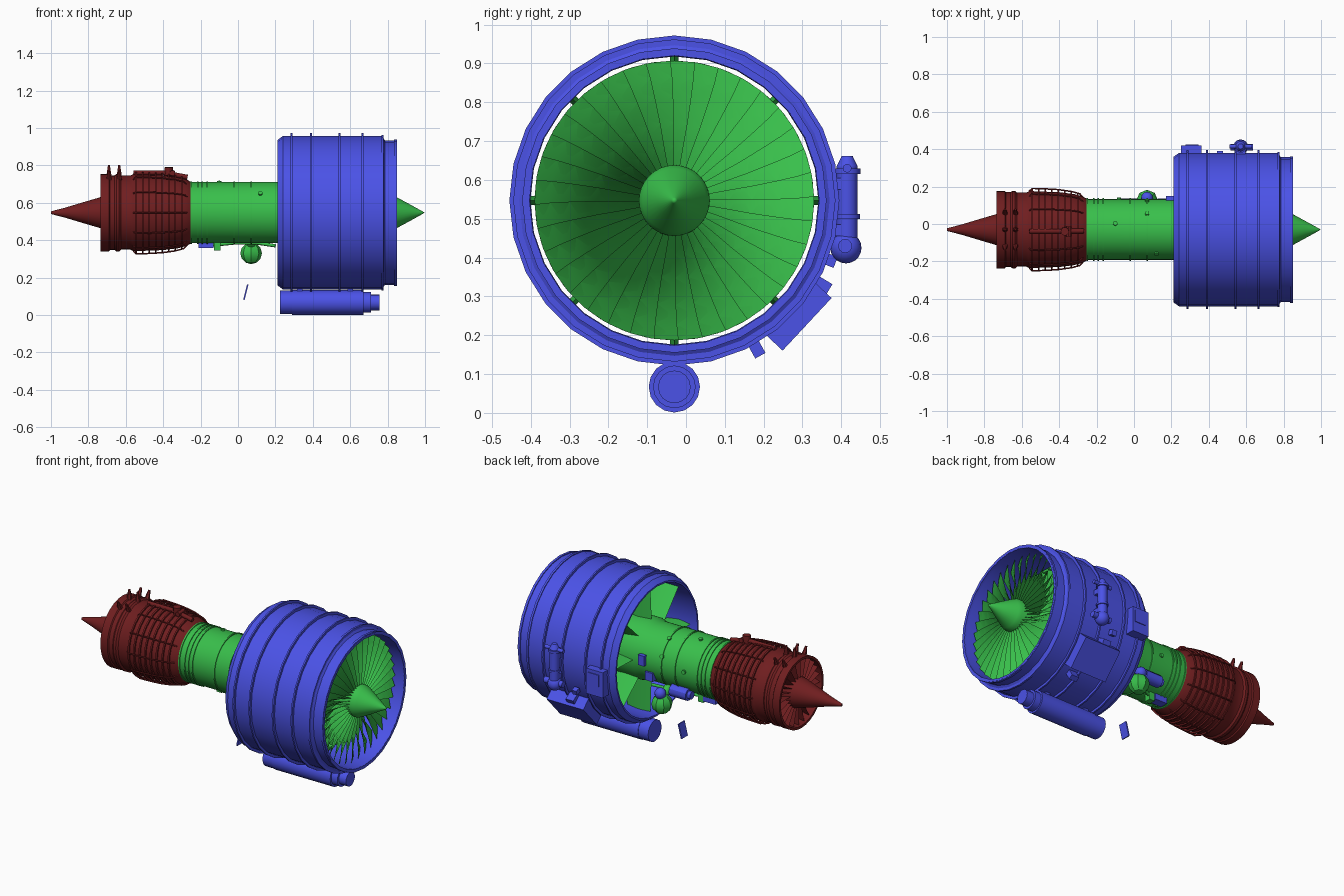
import bpy, bmesh, math
from mathutils import Vector, Matrix

if "Cube" in bpy.data.objects:
    bpy.data.objects.remove(bpy.data.objects["Cube"])

CY, CZ = -0.03, 0.547          # engine axis
SEG = 28


def material(name, rgb):
    m = bpy.data.materials.new(name)
    m.diffuse_color = (*rgb, 1)
    m.use_nodes = True
    m.node_tree.nodes["Principled BSDF"].inputs["Base Color"].default_value = m.diffuse_color
    return m


BLUE = material("blue", (0.07, 0.085, 0.8))
GREEN = material("green", (0.04, 0.52, 0.07))
RED = material("dark_red", (0.16, 0.013, 0.014))


def finish(name, bm, mat):
    bmesh.ops.remove_doubles(bm, verts=bm.verts, dist=1e-5)
    bmesh.ops.recalc_face_normals(bm, faces=bm.faces)
    me = bpy.data.meshes.new(name)
    bm.to_mesh(me)
    bm.free()
    me.materials.append(mat)
    ob = bpy.data.objects.new(name, me)
    bpy.context.collection.objects.link(ob)
    return ob


def polar(x, r, a):
    """Point at radius r, angle a from straight up towards +y."""
    return Vector((x, CY + r * math.sin(a), CZ + r * math.cos(a)))


def lathe(name, prof, mat, seg=SEG, closed=False):
    bm = bmesh.new()
    rings = [[bm.verts.new(polar(x, r, 2 * math.pi * i / seg)) for i in range(seg)]
             for x, r in prof]
    for a, b in zip(rings, rings[1:] + (rings[:1] if closed else [])):
        for i in range(seg):
            j = (i + 1) % seg
            bm.faces.new((a[i], a[j], b[j], b[i]))
    return finish(name, bm, mat)


def ring(name, x, r_in, r_out, w, mat, seg=SEG):
    h = w / 2
    return lathe(name, [(x - h, r_in), (x - h, r_out), (x + h, r_out), (x + h, r_in)],
                 mat, seg, True)


def add_rod(bm, p0, p1, r0, r1=None, seg=12):
    p0, p1 = Vector(p0), Vector(p1)
    d = p1 - p0
    m = Matrix.Translation((p0 + p1) / 2) @ d.to_track_quat('Z', 'Y').to_matrix().to_4x4()
    bmesh.ops.create_cone(bm, cap_ends=True, segments=seg, radius1=r0,
                          radius2=r0 if r1 is None else r1, depth=d.length, matrix=m)


def rods(name, items, mat, seg=12):
    bm = bmesh.new()
    for it in items:
        add_rod(bm, *it, seg=seg)
    return finish(name, bm, mat)


def box(name, c, size, mat, rot=Matrix()):
    bm = bmesh.new()
    bmesh.ops.create_cube(bm, size=1, matrix=Matrix.Translation(c) @ rot @ Matrix.Diagonal((*size, 1)))
    return finish(name, bm, mat)


def ball(name, c, r, mat, u=16, v=10):
    bm = bmesh.new()
    bmesh.ops.create_uvsphere(bm, u_segments=u, v_segments=v, radius=r, matrix=Matrix.Translation(c))
    return finish(name, bm, mat)


def pipe(name, pts, r, mat):
    cu = bpy.data.curves.new(name, 'CURVE')
    cu.dimensions = '3D'
    cu.bevel_depth, cu.bevel_resolution, cu.use_fill_caps = r, 2, True
    s = cu.splines.new('POLY')
    s.points.add(len(pts) - 1)
    for p, q in zip(s.points, pts):
        p.co = (*q, 1)
    cu.materials.append(mat)
    ob = bpy.data.objects.new(name, cu)
    bpy.context.collection.objects.link(ob)
    return ob


def blades(name, n, stations, mat, thick=0.004, off=0.0):
    """Radial blades; stations are (radius, mid x, chord, stagger degrees)."""
    bm = bmesh.new()
    for k in range(n):
        a = 2 * math.pi * (k + off) / n
        rows = []
        for r, xm, ch, st in stations:
            s = math.radians(st)
            dx, dt = ch / 2 * math.cos(s), ch / 2 * math.sin(s)
            nx, nt = -math.sin(s) * thick / 2, math.cos(s) * thick / 2
            sect = [(dx, dt), (nx, nt), (-dx, -dt), (-nx, -nt)]
            rows.append([bm.verts.new(polar(xm + x, r, a + t / r)) for x, t in sect])
        for p, q in zip(rows, rows[1:]):
            for i in range(4):
                j = (i + 1) % 4
                bm.faces.new((p[i], p[j], q[j], q[i]))
        bm.faces.new(rows[0])
        bm.faces.new(rows[-1])
    return finish(name, bm, mat)


# Fan casing with its flanges
lathe("fan_casing", [(.21, .388), (.24, .41), (.77, .41), (.785, .387), (.85, .387), (.85, .374),
                     (.78, .371), (.4, .371), (.21, .378)], BLUE, closed=True)
for x in (.286, .39, .543, .666):
    ring("casing_flange", x, .40, .425, .009, BLUE)
ring("casing_front_flange", .772, .40, .415, .012, BLUE)
ring("inlet_lip", .842, .373, .392, .014, BLUE)

# Spinner, fan and guide vanes
lathe("spinner", [(.70, .092), (.83, .091), (.85, .082), (.92, .044), (.985, .008), (.998, 0)], GREEN, 32)
blades("fan_blades", 36, [(.085, .77, .10, 16), (.14, .77, .105, 26), (.20, .77, .11, 38),
                          (.27, .77, .115, 50), (.32, .77, .12, 57), (.36, .77, .12, 62)], GREEN)
blades("guide_vanes", 44, [(.14, .56, .10, -18), (.26, .56, .10, -15), (.358, .56, .10, -12)], GREEN)
ring("vane_band", .56, .345, .358, .09, GREEN, 44)
blades("duct_struts", 8, [(.15, .33, .17, 0), (.374, .33, .15, 0)], GREEN, .022)

# Core
lathe("core_body", [(-.27, .10), (-.27, .163), (.21, .163), (.25, .175), (.50, .175),
                    (.62, .15), (.70, .105), (.72, .085)], GREEN, 32)
for x in (-.25, -.215, -.19, -.165, -.02, .07):
    ring("core_flange", x, .15, .168, .008, GREEN, 32)

# Turbine casing, exhaust recess and tail cone
lathe("turbine_casing", [(-.255, .10), (-.255, .166), (-.275, .178), (-.32, .19), (-.40, .20), (-.56, .206),
                         (-.575, .198), (-.625, .198), (-.635, .207), (-.65, .207), (-.66, .2), (-.685, .2),
                         (-.69, .207), (-.735, .207), (-.735, .193), (-.65, .185), (-.65, .07)], RED, 32)
lathe("tail_cone", [(-.65, .10), (-.735, .083), (-.82, .058), (-.92, .028), (-.985, .011),
                    (-1, .007), (-1, 0)], RED, 32)
blades("exhaust_vanes", 24, [(.08, -.69, .07, 12), (.19, -.69, .07, 12)], RED, .008)

# Cooling hoops and the rails that carry them
hoop = [(-.545, .220), (-.51, .219), (-.475, .218), (-.44, .216), (-.405, .214),
        (-.37, .209), (-.335, .204), (-.30, .196)]
for x, r in hoop:
    ring("cooling_hoop", x, r - .009, r, .009, RED, 32)
for k in range(12):
    a = math.pi * k / 6
    pipe("cooling_rail", [polar(-.56, .205, a)] + [polar(x, r, a) for x, r in hoop[::2]] +
         [polar(-.29, .192, a), polar(-.27, .17, a)], .004, RED)
pipe("top_manifold", [polar(-.56, .214, -.04), polar(-.40, .214, -.04), polar(-.27, .19, -.04)], .013, RED)
rods("manifold_valve", [(polar(-.37, .20, -.04), polar(-.37, .243, -.04), .022),
                        (polar(-.35, .215, -.17), polar(-.35, .215, .08), .014)], RED)

# Rear mounting lugs
rods("mount_lugs", [(polar(x, .195, a), polar(x, r, a), .016, .006)
                    for x in (-.69, -.635) for a, r in ((-.45, .25), (0, .255), (.45, .25))], RED, 6)

# Tank under the casing
bm = bmesh.new()
for x0, x1, r in ((.225, .29, .063), (.29, .67, .066), (.67, .71, .055), (.71, .757, .042)):
    add_rod(bm, (x0, CY, .067), (x1, CY, .067), r, seg=16)
finish("oil_tank", bm, BLUE)
for x in (.33, .6):
    box("tank_bracket", (x, CY, .13), (.03, .05, .03), BLUE)

# Side reservoir with ball end and clamps
rods("side_reservoir", [((.57, .415, .43), (.57, .415, .635), .027),
                        ((.57, .415, .635), (.57, .415, .662), .027, .014),
                        ((.57, .415, .50), (.57, .415, .512), .033),
                        ((.57, .415, .615), (.57, .415, .63), .034),
                        ((.51, .415, .63), (.63, .415, .63), .011),
                        ((.515, .41, .43), (.635, .41, .43), .018)], BLUE, 14)
ball("reservoir_ball", (.57, .412, .425), .04, BLUE)
for z in (.47, .59):
    box("reservoir_mount", (.57, .385, z), (.05, .05, .03), BLUE)
box("side_control_box", (.305, .393, .50), (.11, .055, .15), BLUE)
box("side_control_cover", (.31, .415, .52), (.07, .02, .07), BLUE)

# Angled electronics unit on the lower side
def on_casing(name, x, r, deg, size):
    a = math.radians(deg)
    box(name, polar(x, r, a), size, BLUE, Matrix.Rotation(-a, 4, 'X'))

on_casing("electronics_unit", .53, .425, 133, (.24, .185, .085))
on_casing("unit_connector", .50, .435, 121, (.05, .05, .05))
on_casing("unit_connector", .58, .432, 151, (.05, .03, .05))
on_casing("unit_bracket", .46, .43, 111, (.03, .03, .03))

# Accessories below and beside the core
ball("starter_housing", (.07, .125, .33), .058, GREEN, 8, 6)
pipe("starter_duct", [(.07, .05, .42), (.07, .09, .385), (.07, .125, .35)], .022, GREEN)
ball("starter_valve", (.07, .14, .395), .032, BLUE, 12, 8)
rods("fuel_pump", [((-.09, .10, .415), (.02, .10, .415), .035),
                   ((-.11, .10, .415), (-.09, .10, .415), .022)], BLUE)
pipe("core_pipe", [(.20, .03, .37), (.10, .05, .385), (-.02, .04, .385), (-.12, .0, .375), (-.2, 0, .385)], .009, GREEN)
box("core_sensor_box", (-.17, .0, .375), (.08, .05, .035), BLUE)
box("core_drain", (-.11, .0, .37), (.035, .04, .05), GREEN)
box("core_side_box", (.19, .125, .56), (.04, .05, .06), BLUE)
box("core_side_box_low", (.15, .115, .47), (.05, .04, .05), BLUE)
rods("core_ports", [(polar(x, .155, a), polar(x, .172, a), .012)
                    for x, a in ((-.1, .2), (.07, .55), (.07, 1.2), (-.08, 1.5), (.12, -.9))], GREEN, 10)

# Loose drain plate below the core
box("drain_plate", (.042, CY, .122), (.008, .055, .085), BLUE, Matrix.Rotation(math.radians(14), 4, 'Y'))

# Smooth shading with sharp edges kept
bpy.ops.object.select_all(action='DESELECT')
for ob in bpy.context.scene.objects:
    if ob.type == 'MESH':
        ob.select_set(True)
        bpy.context.view_layer.objects.active = ob
bpy.ops.object.shade_smooth_by_angle(angle=math.radians(30))
